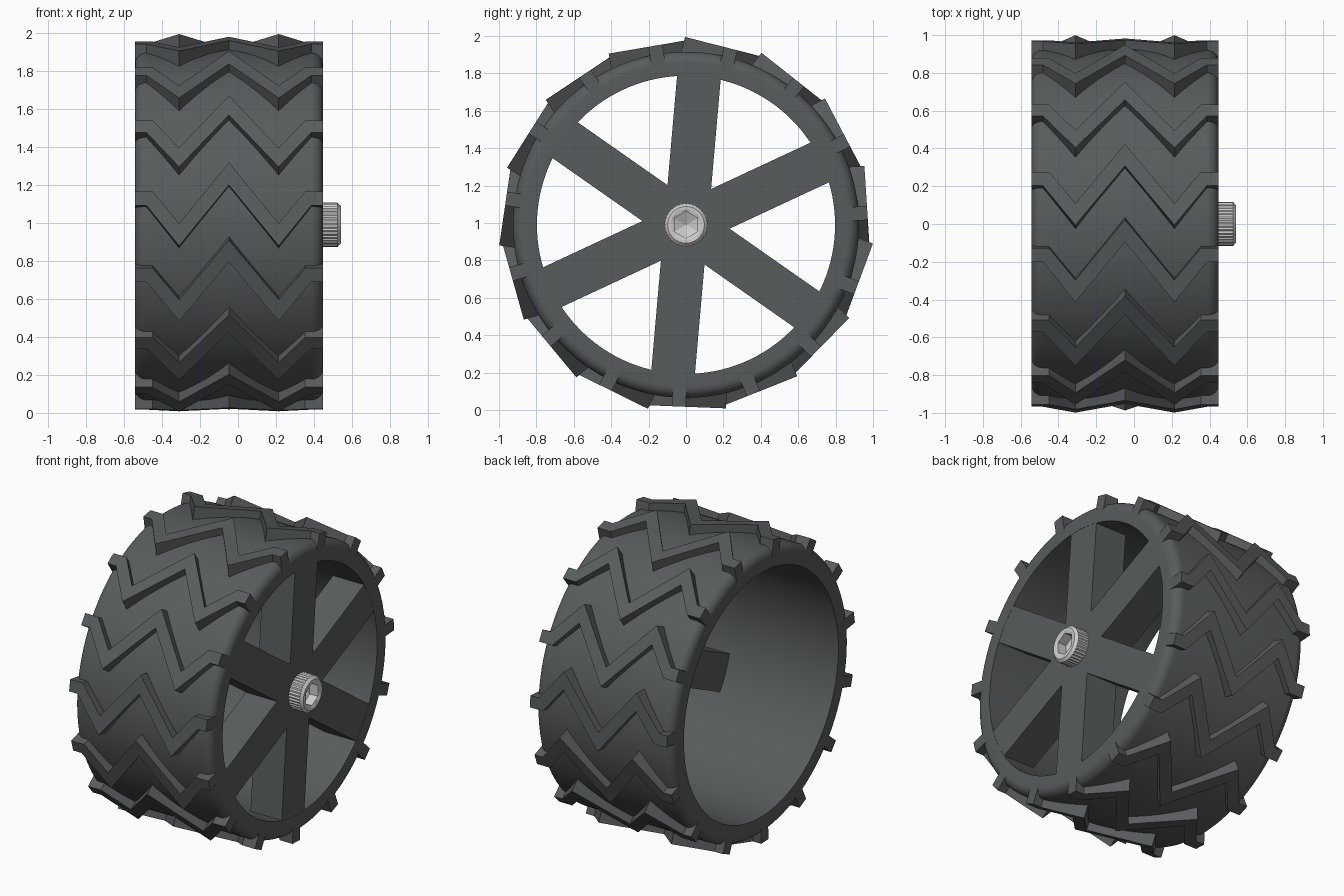
import bpy, bmesh
from math import sin, cos, pi, radians

if "Cube" in bpy.data.objects:
    bpy.data.objects.remove(bpy.data.objects["Cube"])

X0, X1, CZ = -0.543, 0.447, 0.99      # wheel side planes and axle height
XM = (X0 + X1) / 2


def material(name, rgb):
    m = bpy.data.materials.new(name)
    m.diffuse_color = (*rgb, 1)
    m.use_nodes = True
    m.node_tree.nodes["Principled BSDF"].inputs["Base Color"].default_value = m.diffuse_color
    return m


RUBBER = material("dark grey", (0.098, 0.107, 0.107))
STEEL = material("light metal", (0.62, 0.61, 0.60))


def finish(name, bm, mat, smooth=None):
    bmesh.ops.remove_doubles(bm, verts=bm.verts, dist=1e-5)
    bmesh.ops.recalc_face_normals(bm, faces=bm.faces)
    me = bpy.data.meshes.new(name)
    bm.to_mesh(me)
    bm.free()
    me.materials.append(mat)
    ob = bpy.data.objects.new(name, me)
    bpy.context.collection.objects.link(ob)
    ob.location.z = CZ
    if smooth:
        bpy.ops.object.select_all(action='DESELECT')
        ob.select_set(True)
        bpy.context.view_layer.objects.active = ob
        bpy.ops.object.shade_smooth_by_angle(angle=radians(smooth))
    return ob


def loft(name, rings, n, mat, closed, smooth):
    """Revolve (x, radius) rings about the x axis; radius may depend on the side index."""
    bm = bmesh.new()
    loops = []
    for x, r in rings:
        rad = r if callable(r) else (lambda i, r=r: r)
        loops.append([bm.verts.new((x, rad(i) * cos(2 * pi * i / n + pi / 2),
                                    rad(i) * sin(2 * pi * i / n + pi / 2))) for i in range(n)])
    pairs = list(zip(loops, loops[1:])) + ([(loops[-1], loops[0])] if closed else [])
    for a, b in pairs:
        for i in range(n):
            j = (i + 1) % n
            bm.faces.new((a[i], a[j], b[j], b[i]))
    return finish(name, bm, mat, smooth)


def prism(bm, bottom, top):
    a = [bm.verts.new(p) for p in bottom]
    b = [bm.verts.new(p) for p in top]
    bm.faces.new(a)
    bm.faces.new(b)
    for i in range(len(a)):
        j = (i + 1) % len(a)
        bm.faces.new((a[i], a[j], b[j], b[i]))


# tyre ring with rounded shoulders
R_IN, R_OUT, F = 0.797, 0.925, 0.06
arc = [(F * (1 - cos(k * pi / 16)), F * (1 - sin(k * pi / 16))) for k in range(9)]
profile = [(X0, R_IN)] + [(X0 + a, R_OUT - b) for a, b in arc]
profile += [(X1 - a, R_OUT - b) for a, b in reversed(arc)] + [(X1, R_IN)]
loft("tyre_ring", profile, 128, RUBBER, True, 35)

# zigzag tread bars: flat blocks tangent to the ring; (x offset from middle, tangent position)
W = (X1 - X0) / 2
lower = [(-W, 0.038), (-0.435, 0.038), (-0.262, 0.253), (0, -0.07),
         (0.262, 0.253), (0.435, 0.038), (W, 0.038)]
upper = [(W, -0.037), (0.402, -0.037), (0.262, 0.135), (0, -0.19),
         (-0.262, 0.135), (-0.402, -0.037), (-W, -0.037)]
bm = bmesh.new()
for k in range(15):
    ang = radians(3.7 + 24 * k)
    c, s = cos(ang), sin(ang)

    def place(d):
        return [(XM + u, d * c - t * s, d * s + t * c) for u, t in lower + upper]
    prism(bm, place(0.86), place(0.972))
finish("tread_bars", bm, RUBBER)

# six-spoke star
H, L = 0.117, 0.83
star = []
for k in range(6):
    a = radians(25 + 60 * k)
    star += [(L * cos(a) - t * sin(a), L * sin(a) + t * cos(a)) for t in (-H, H)]
    b = a + radians(30)
    star.append((2 * H * cos(b), 2 * H * sin(b)))
bm = bmesh.new()
prism(bm, [(0.22, y, z) for y, z in star], [(X1 - 0.001, y, z) for y, z in star])
finish("spokes", bm, RUBBER)

# knurled axle bolt with hexagonal socket
N = 72


def knurl(i):
    return 0.117 if i % 2 else 0.112


def hexagon(i):
    a = (2 * pi * i / N) % (pi / 3) - pi / 6
    return 0.062 / cos(a)


loft("axle_bolt", [(0.43, 0), (0.43, knurl), (0.525, knurl), (0.528, 0.111), (0.541, 0.098),
                   (0.541, 0.082), (0.534, hexagon), (0.475, hexagon), (0.445, 0)],
     N, STEEL, False, 20)
